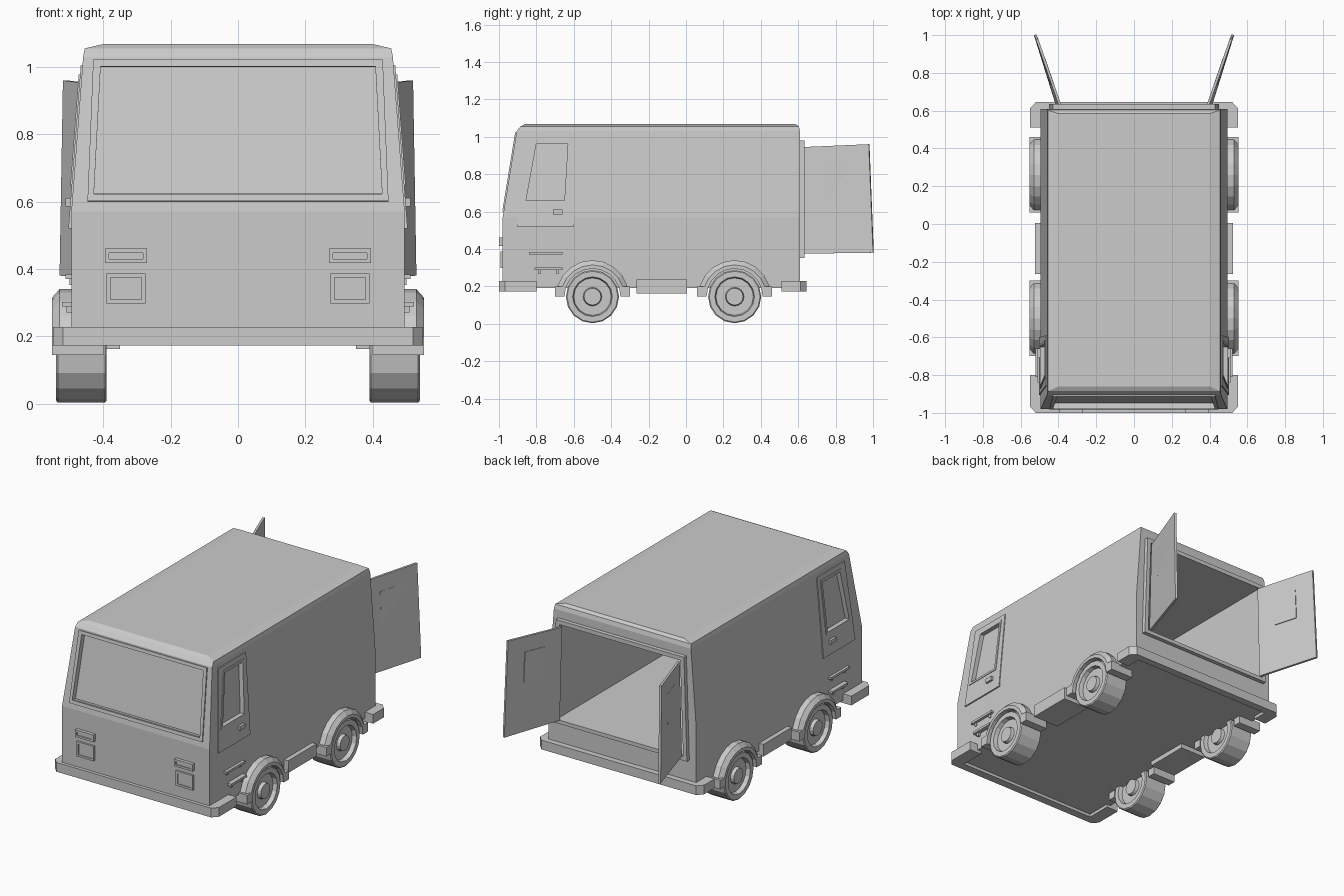
import bpy, bmesh
from math import sin, cos, pi

if "Cube" in bpy.data.objects:
    bpy.data.objects.remove(bpy.data.objects["Cube"])


def make(name, verts, faces, mirror=False):
    bm = bmesh.new()
    vs = [bm.verts.new(v) for v in verts]
    for f in faces:
        bm.faces.new([vs[i] for i in f])
    bmesh.ops.remove_doubles(bm, verts=bm.verts, dist=1e-5)
    bmesh.ops.recalc_face_normals(bm, faces=bm.faces)
    me = bpy.data.meshes.new(name)
    bm.to_mesh(me)
    bm.free()
    ob = bpy.data.objects.new(name, me)
    bpy.context.collection.objects.link(ob)
    if mirror:
        ob.modifiers.new("mirror", 'MIRROR')
    return ob


def shift(pts, d):
    return [tuple(a + b for a, b in zip(p, d)) for p in pts]


def slab(name, pts, d, mirror=False):
    """Polygon pushed along d into a prism."""
    n = len(pts)
    faces = [range(n), range(n, 2 * n)]
    faces += [(i, (i + 1) % n, n + (i + 1) % n, n + i) for i in range(n)]
    return make(name, list(pts) + shift(pts, d), faces, mirror)


def frame(name, outer, inner, d, mirror=False):
    """Four-sided frame pushed along d."""
    v = outer + inner + shift(outer, d) + shift(inner, d)
    faces = []
    for i in range(4):
        j = (i + 1) % 4
        faces += [(i, j, 4 + j, 4 + i), (8 + i, 8 + j, 12 + j, 12 + i),
                  (i, j, 8 + j, 8 + i), (4 + i, 4 + j, 12 + j, 12 + i)]
    return make(name, v, faces, mirror)


def box(name, x0, x1, y0, y1, z0, z1, mirror=False):
    return slab(name, [(x0, y0, z0), (x1, y0, z0), (x1, y1, z0), (x0, y1, z0)],
                (0, 0, z1 - z0), mirror)


def sweep(name, section, cy, cz, n, a0, a1, caps):
    """Closed (radius, x) section turned about a wheel axis."""
    m, verts, faces = len(section), [], []
    for k in range(n + 1):
        a = a0 + (a1 - a0) * k / n
        verts += [(x, cy + r * cos(a), cz + r * sin(a)) for r, x in section]
    for k in range(n):
        for i in range(m if caps else m - 1):
            j = (i + 1) % m
            q = [k * m + i, k * m + j, (k + 1) * m + j, (k + 1) * m + i]
            if section[i][0] == 0:
                q = q[1:]
                q = [k * m + i] + q[:2]
            elif section[j][0] == 0:
                q = [q[0], q[1], q[3]]
            faces.append(q)
    if caps:
        faces += [range(m), range(n * m, n * m + m)]
    return make(name, verts, faces, True)


def front(x, z, d=0):
    return (x, -.98 + .163 * (z - .57) - d, z)


def side(y, z, d=0):
    return (.495 - .076 * (z - .57) + d, y, z)


def cut(body, cutter):
    cutter.hide_render = True
    cutter.hide_viewport = False
    cutter.display_type = 'WIRE'
    b = body.modifiers.new("cut", 'BOOLEAN')
    b.operation, b.solver, b.object = 'DIFFERENCE', 'EXACT', cutter


# Body shell: stacked rectangles (z, half width, front y, back y)
rings = [(.19, .495, -.98, .61), (.57, .495, -.98, .61), (1.03, .46, -.905, .61),
         (1.055, .455, -.885, .603), (1.068, .40, -.86, .585)]
verts = [p for z, w, f, b in rings for p in ((-w, f, z), (w, f, z), (w, b, z), (-w, b, z))]
faces = [(0, 1, 2, 3), range(16, 20)]
faces += [(k * 4 + i, k * 4 + (i + 1) % 4, k * 4 + 4 + (i + 1) % 4, k * 4 + 4 + i)
          for k in range(4) for i in range(4)]
body = make("van_body", verts, faces)

# Cargo space
opening = [(-.425, .66, .375), (.425, .66, .375), (.405, .66, .955), (-.405, .66, .955)]
cut(body, slab("cargo_cutter", opening, (0, -1.32, 0)))
rim = [(-.45, .60, .352), (.45, .60, .352), (.43, .60, .98), (-.43, .60, .98)]
frame("rear_door_frame", rim, [(x, .60, z) for x, y, z in opening], (0, .034, 0))

# Windscreen
pane = [(-.428, .62), (.428, .62), (.408, 1.0), (-.408, 1.0)]
edge = [(-.447, .60), (.447, .60), (.43, 1.02), (-.43, 1.02)]
cut(body, slab("windscreen_cutter", [front(x, z, -.025) for x, z in pane], (0, -.1, .016)))
frame("windscreen_frame", [front(x, z, -.004) for x, z in edge],
      [front(x, z, -.004) for x, z in pane], (0, -.011, .002))

# Cab doors with windows
door = [(-.905, .52), (-.60, .52), (-.59, 1.005), (-.855, 1.005)]
win = [(-.855, .66), (-.65, .66), (-.632, .962), (-.80, .962)]
hem = [(-.872, .647), (-.637, .647), (-.617, .977), (-.81, .977)]
cut(body, slab("cab_window_cutter", [side(y, z, -.018) for y, z in win], (.1, 0, 0), True))
frame("cab_door", [side(y, z, -.004) for y, z in door],
      [side(y, z, -.004) for y, z in win], (.009, 0, 0), True)
frame("cab_window_trim", [side(y, z, 0) for y, z in hem],
      [side(y, z, 0) for y, z in win], (.009, 0, 0), True)
box("door_handle", .49, .512, -.71, -.66, .585, .61, True)

# Cab steps with brackets
for nm, y0, y1, z, x in (("upper", -.84, -.66, .37, .512), ("lower", -.81, -.66, .288, .522)):
    box(nm + "_step", .48, x, y0, y1, z, z + .014, True)
    for y in (y0 + .02, y1 - .035):
        box(nm + "_step_bracket", .48, x - .012, y, y + .015, z - .018, z, True)

# Lamps on the front
for nm, x0, x1, z0, z1, y in (("upper_lamp", .27, .395, .417, .46, -1.0),
                              ("lower_lamp", .275, .39, .297, .387, -.992)):
    def rect(k):
        return [(x0 + k, -.97, z0 + k), (x1 - k, -.97, z0 + k),
                (x1 - k, -.97, z1 - k), (x0 + k, -.97, z1 - k)]
    frame(nm + "_housing", rect(0), rect(.012), (0, y + .97, 0), True)
    slab(nm + "_lens", rect(.012), (0, y + .976, 0), True)

# Bumpers wrapping the corners
for nm, s, tip, end, inner in (("front", -1, 1.0, .80, .95), ("rear", 1, .645, .51, .60)):
    half = [(.52, tip), (.55, tip - .033), (.55, end), (.47, end), (.47, inner)]
    pts = half + [(-x, y) for x, y in reversed(half)]
    slab(nm + "_bumper", [(x, s * y, .172) for x, y in pts], (0, 0, .056))

# Side skirts
box("side_skirt", .35, .523, -.265, .005, .162, .236, True)

# Wheels and arches
wheel = [(0, .535), (.045, .535), (.05, .515), (.10, .515), (.106, .54), (.136, .54), (.142, .535),
         (.142, .395), (.136, .39), (.106, .39), (.10, .415), (.05, .415), (.045, .395), (0, .395)]
arch = [(.15, .45), (.15, .552), (.17, .552), (.195, .53), (.195, .45)]
for nm, y in (("front", -.5), ("rear", .26)):
    sweep(nm + "_wheel", wheel, y, .145, 16, 0, 2 * pi, False)
    sweep(nm + "_wheel_arch", arch, y, .145, 10, 0, pi, True)
    for k in (-1, 1):
        a, b = sorted((y + k * .15, y + k * .2))
        box(nm + "_arch_foot", .40, .552, a, b, .145, .20, True)

# Open rear doors, leaning with the body sides
leaf = [(.415, .632, .375), (.53, 1.0, .38), (.52, .977, .96), (.40, .632, .945)]
slab("rear_door", leaf, (-.013, .004, 0), True)


def on_leaf(u, v):
    a, b, c, d = leaf
    return tuple((1 - v) * ((1 - u) * a[i] + u * b[i]) + v * ((1 - u) * d[i] + u * c[i])
                 for i in range(3))


pane = [on_leaf(u, v) for u, v in ((.3, .52), (.68, .52), (.68, .84), (.3, .84))]
slab("rear_door_window", shift(pane, (.002, -.0007, 0)), (-.017, .0055, 0), True)
